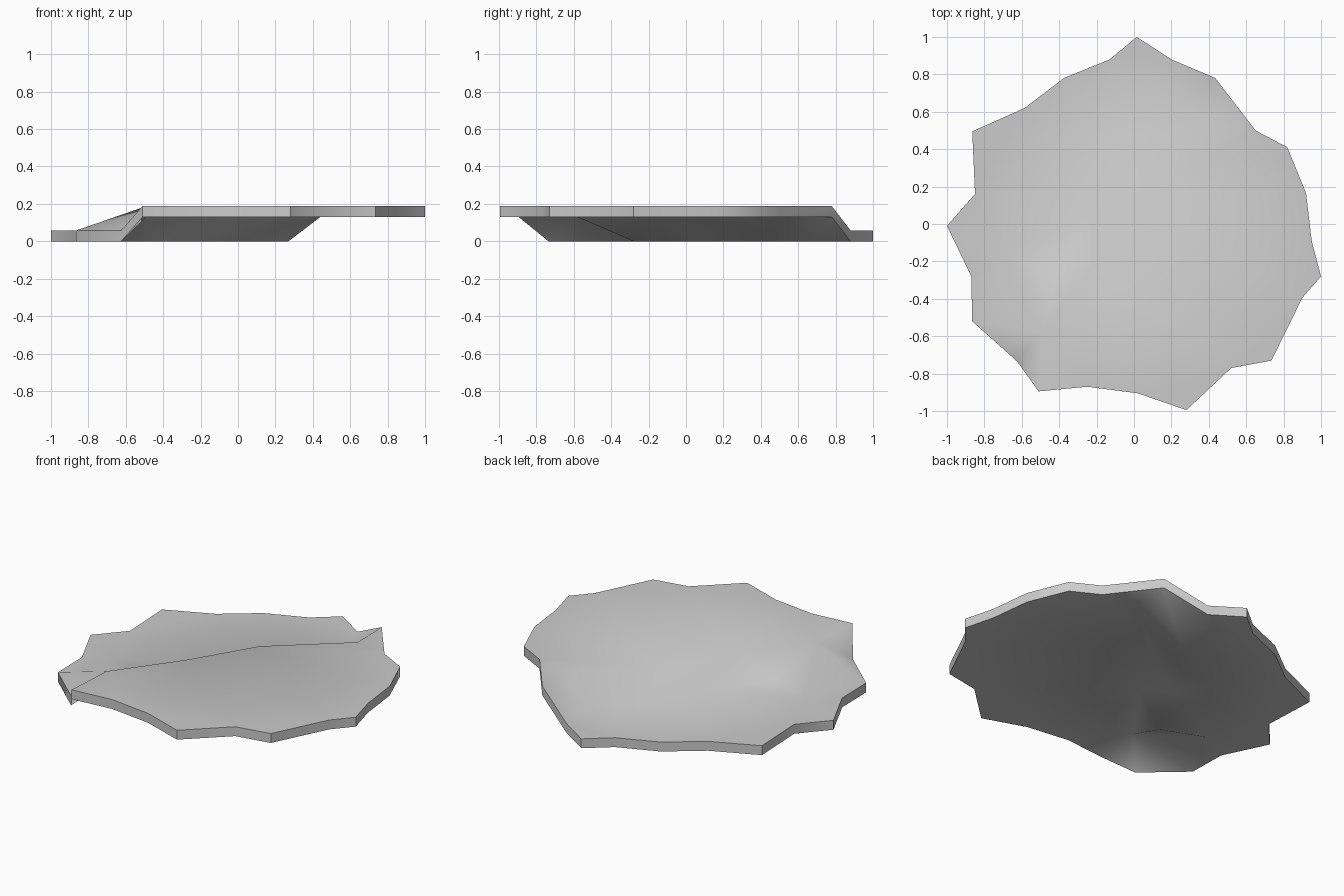
import bpy, bmesh
from mathutils import Vector
from mathutils.geometry import delaunay_2d_cdt

if "Cube" in bpy.data.objects:
    bpy.data.objects.remove(bpy.data.objects["Cube"])

THICK, STEP = 0.058, 0.13

# jagged rim: the low run (back and left), then the raised run (front and right)
low_rim = [(0.20, 0.88), (0.015, 1.0), (-0.13, 0.88), (-0.375, 0.78), (-0.585, 0.62),
           (-0.865, 0.495), (-0.85, 0.16), (-1.0, -0.01), (-0.87, -0.28),
           (-0.865, -0.52), (-0.625, -0.735)]
high_rim = [(-0.51, -0.895), (-0.25, -0.87), (0.02, -0.905), (0.28, -0.995),
            (0.52, -0.77), (0.735, -0.73), (0.90, -0.395), (1.0, -0.28),
            (0.95, -0.09), (0.92, 0.165), (0.82, 0.41), (0.65, 0.50), (0.435, 0.78)]
# foot and crest of the step crossing the slab
foot = [(-0.69, -0.17), (-0.42, -0.28), (-0.20, 0.10), (0.0, 0.45), (0.27, 0.67)]
crest = [(-0.49, -0.58), (-0.21, -0.20), (0.02, 0.18), (0.44, 0.54)]

groups = [(low_rim, 0), (high_rim, STEP), (foot, 0), (crest, STEP)]
pts = [Vector(p) for g, z in groups for p in g]
zs = [z for g, z in groups for p in g]
nr = len(low_rim) + len(high_rim)
f0, c0 = nr, nr + len(foot)
edges = [(i, (i + 1) % nr) for i in range(nr)]
edges += [(f0 + i, f0 + i + 1) for i in range(len(foot) - 1)]
edges += [(c0 + i, c0 + i + 1) for i in range(len(crest) - 1)]
edges += [(f0 + len(foot) - 1, 0), (c0, len(low_rim))]
verts, _, faces, orig, _, _ = delaunay_2d_cdt(pts, edges, [], 1, 1e-5)

# sheet, then vertical thickness
bm = bmesh.new()
bv = [bm.verts.new((v.x, v.y, zs[o[0]] if o else STEP / 2)) for v, o in zip(verts, orig)]
for f in faces:
    bm.faces.new([bv[i] for i in f])
ext = bmesh.ops.extrude_face_region(bm, geom=bm.faces[:], use_keep_orig=True)
up = [g for g in ext["geom"] if isinstance(g, bmesh.types.BMVert)]
bmesh.ops.translate(bm, verts=up, vec=(0, 0, THICK))
bmesh.ops.recalc_face_normals(bm, faces=bm.faces[:])

mesh = bpy.data.meshes.new("stepped_slab")
bm.to_mesh(mesh)
bm.free()
slab = bpy.data.objects.new("stepped_slab", mesh)
bpy.context.collection.objects.link(slab)
bpy.context.view_layer.objects.active = slab
slab.select_set(True)
bpy.ops.object.shade_smooth_by_angle(angle=0.9)
